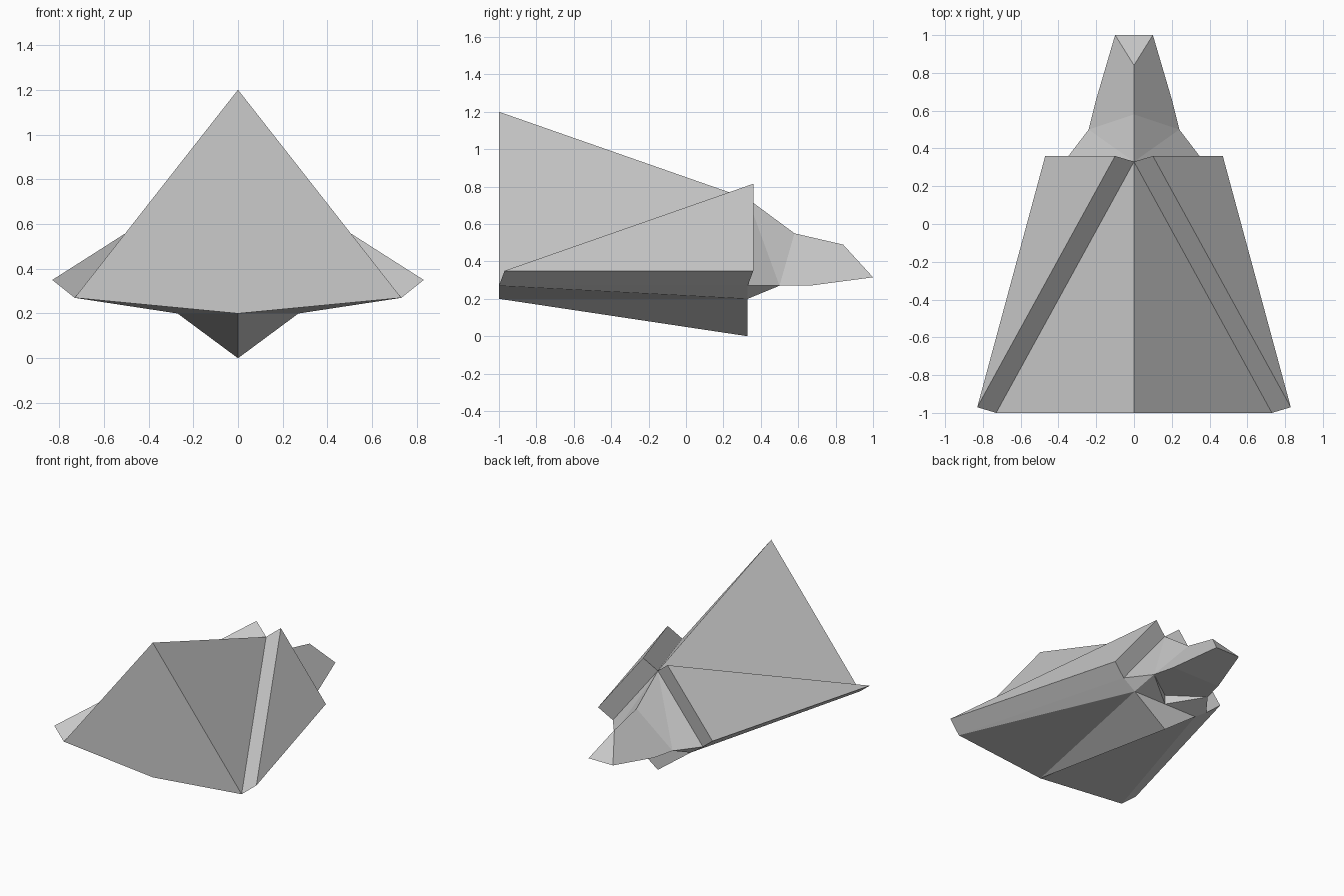
import bpy
import bmesh

cube = bpy.data.objects.get("Cube")
if cube:
    bpy.data.objects.remove(cube, do_unlink=True)

grey = bpy.data.materials.new("plain_grey")
grey.use_nodes = True
grey.diffuse_color = (0.6, 0.6, 0.6, 1)
grey.node_tree.nodes["Principled BSDF"].inputs["Base Color"].default_value = (0.6, 0.6, 0.6, 1)

# Key corners of the left half; the right half is mirrored
corner = {
    "peak": (0, -1, 1.2),
    "sill": (0, -1, 0.2),
    "corner": (0.73, -1, 0.27),
    "ridge_end": (0, 0.33, 0.735),
    "hip": (0.37, 0.33, 0.27),
    "wing_tip": (0.83, -0.97, 0.35),
    "wing_top": (0.1, 0.36, 0.815),
    "wing_rear": (0.47, 0.36, 0.35),
    "keel_side": (0.27, 0.33, 0.2),
    "keel_low": (0, 0.33, 0),
    "keel_mid": (0, 0.33, 0.2),
    "notch": (0, 0.33, 0.27),
    "cheek": (0.24, 0.5, 0.27),
    "jaw": (0.2, 0.66, 0.27),
    "jaw_mid": (0, 0.66, 0.27),
    "nose": (0.1, 1, 0.315),
    "nose_mid": (0, 1, 0.315),
    "brow": (0, 0.58, 0.55),
    "nose_top": (0, 0.84, 0.49),
}


def panel_part(name, *panels):
    """Flat panels joined at shared corners, mirrored across x."""
    bm = bmesh.new()
    verts = {}
    for panel in panels:
        loop = []
        for key in panel.split():
            if key not in verts:
                verts[key] = bm.verts.new(corner[key])
            loop.append(verts[key])
        bm.faces.new(loop)
    mesh = bpy.data.meshes.new(name)
    bm.to_mesh(mesh)
    bm.free()
    mesh.materials.append(grey)
    obj = bpy.data.objects.new(name, mesh)
    bpy.context.collection.objects.link(obj)
    mirror = obj.modifiers.new("mirror", "MIRROR")
    mirror.use_axis[0] = True
    mirror.merge_threshold = 0.001
    return obj


# Main body: front plate, sloping roof and floor
panel_part("body",
           "sill corner peak",
           "peak corner ridge_end",
           "corner keel_side hip",
           "sill keel_side corner")

# Raised side wings with their bevelled rims
panel_part("wings",
           "corner wing_tip wing_top ridge_end",
           "wing_tip wing_rear wing_top",
           "wing_tip corner hip wing_rear",
           "ridge_end wing_top wing_rear hip")

# Keel wedge below the floor
panel_part("keel",
           "sill keel_low keel_side",
           "keel_low keel_mid keel_side")

# Tapering rear spine with a notch underneath
panel_part("tail",
           "ridge_end hip cheek",
           "ridge_end cheek brow",
           "brow cheek jaw nose nose_top",
           "nose_top nose nose_mid",
           "notch jaw_mid jaw cheek",
           "jaw_mid nose_mid nose jaw",
           "hip keel_side cheek",
           "keel_side keel_mid cheek",
           "keel_mid notch cheek")
